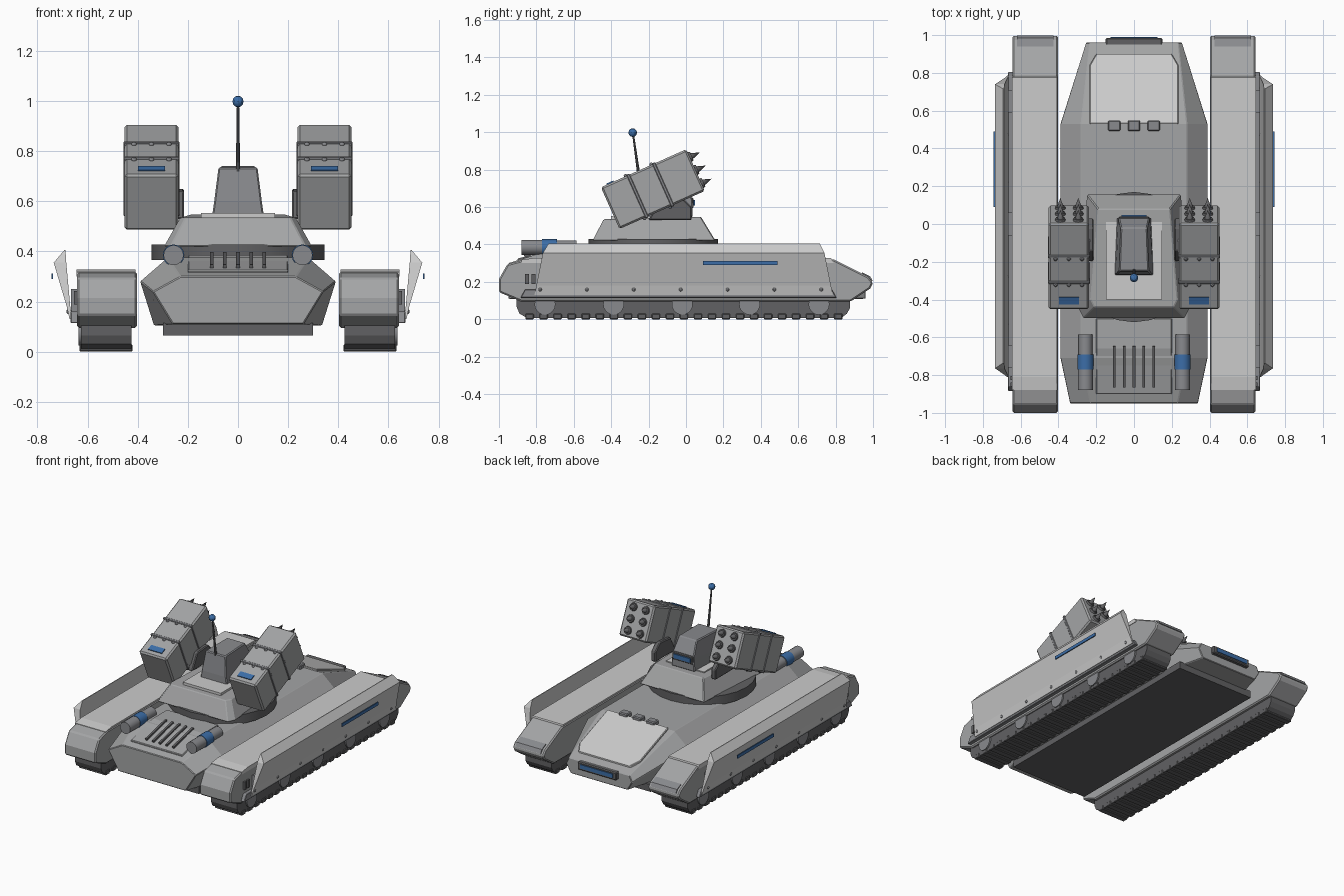
import bpy, bmesh, math
from mathutils import Matrix, Vector

if "Cube" in bpy.data.objects:
    bpy.data.objects.remove(bpy.data.objects["Cube"])

I = Matrix.Identity(4)


def paint(name, r, g, b):
    m = bpy.data.materials.new(name)
    m.diffuse_color = (r, g, b, 1)
    m.use_nodes = True
    m.node_tree.nodes["Principled BSDF"].inputs["Base Color"].default_value = m.diffuse_color
    return m


blue = paint("blue", .045, .155, .39)
light = paint("light_grey", .55, .55, .55)
mid = paint("mid_grey", .37, .375, .38)
steel = paint("steel_grey", .25, .255, .27)
dark = paint("dark_grey", .12, .12, .125)


def finish(name, bm, mirror=False, bevel=0, mat=mid, M=I, smooth=False):
    bm.transform(M)
    bmesh.ops.recalc_face_normals(bm, faces=bm.faces)
    me = bpy.data.meshes.new(name)
    bm.to_mesh(me)
    bm.free()
    ob = bpy.data.objects.new(name, me)
    bpy.context.collection.objects.link(ob)
    me.materials.append(mat)
    if bevel:
        b = ob.modifiers.new("bevel", 'BEVEL')
        b.width, b.segments, b.limit_method = bevel, 1, 'ANGLE'
    if mirror:
        ob.modifiers.new("mirror", 'MIRROR')
    if smooth:
        bpy.context.view_layer.objects.active = ob
        bpy.ops.object.select_all(action='DESELECT')
        ob.select_set(True)
        bpy.ops.object.shade_smooth_by_angle()
    return ob


def loft(name, rings, **kw):
    """Skin a list of equal-length rings and cap the ends."""
    bm = bmesh.new()
    vs = [[bm.verts.new(p) for p in r] for r in rings]
    n = len(rings[0])
    for a, b in zip(vs, vs[1:]):
        for i in range(n):
            j = (i + 1) % n
            bm.faces.new((a[i], a[j], b[j], b[i]))
    bm.faces.new(vs[0])
    bm.faces.new(vs[-1])
    return finish(name, bm, **kw)


def extrude_x(name, prof, x0, x1, **kw):
    return loft(name, [[(x, y, z) for y, z in prof] for x in (x0, x1)], **kw)


def box(name, x0, x1, y0, y1, z0, z1, **kw):
    return extrude_x(name, [(y0, z0), (y1, z0), (y1, z1), (y0, z1)], x0, x1, **kw)


def add_cyl(bm, a, b, r1, r2, n=16):
    a, b = Vector(a), Vector(b)
    T = Matrix.Translation((a + b) / 2) @ (b - a).to_track_quat('Z', 'Y').to_matrix().to_4x4()
    bmesh.ops.create_cone(bm, cap_ends=True, segments=n, radius1=r1, radius2=r2,
                          depth=(b - a).length, matrix=T)


def cyl(name, a, b, r1, r2=None, n=16, **kw):
    bm = bmesh.new()
    add_cyl(bm, a, b, r1, r1 if r2 is None else r2, n)
    return finish(name, bm, smooth=True, **kw)


def boxes(name, items, **kw):
    bm = bmesh.new()
    for c, s in items:
        bmesh.ops.create_cube(bm, size=1, matrix=Matrix.Translation(c) @ Matrix.Diagonal((*s, 1)))
    return finish(name, bm, **kw)


def spheres(name, pts, r, **kw):
    bm = bmesh.new()
    for p in pts:
        bmesh.ops.create_uvsphere(bm, u_segments=10, v_segments=6, radius=r, matrix=Matrix.Translation(p))
    return finish(name, bm, smooth=True, **kw)


# hull: hexagonal sections along y
def hex_ring(y, bw, zb, mw, zm, tw, zt):
    half = [(bw, zb), (mw, zm), (tw, zt)]
    return [(x, y, z) for x, z in half] + [(-x, y, z) for x, z in reversed(half)]


loft("hull", [hex_ring(-.95, .26, .11, .34, .24, .23, .30),
              hex_ring(-.71, .335, .105, .39, .28, .28, .375),
              hex_ring(.53, .335, .105, .39, .28, .28, .375),
              hex_ring(.96, .22, .11, .255, .17, .235, .215)], bevel=.004)
box("belly_plate", -.30, .30, -.86, .82, .065, .115, mat=dark)

# front slope plate, lamp and hatches
loft("glacis_plate", [[(-.235, .53, z), (.235, .53, z), (.235, .84, z - .115), (.20, .90, z - .137),
                       (-.20, .90, z - .137), (-.235, .84, z - .115)] for z in (.35, .388)], bevel=.004, mat=light)
box("nose_lamp_housing", -.15, .15, .945, .985, .165, .22, bevel=.006, mat=dark)
box("nose_lamp", -.125, .125, .98, .99, .18, .207, mat=blue)
boxes("hull_hatches", [((x, .52, .385), (.066, .055, .035)) for x in (-.105, 0, .105)], bevel=.006, mat=steel)

# engine deck with vent slats and exhausts
extrude_x("engine_deck", [(-.5, .34), (-.5, .385), (-.66, .385), (-.90, .325), (-.90, .29)], -.2, .2, bevel=.004)
boxes("engine_slats", [((i * .052, 0, 0), (.014, .225, .02)) for i in range(-2, 3)], mat=dark,
      M=Matrix.Translation((0, -.755, .363)) @ Matrix.Rotation(math.radians(13), 4, 'X'))
cyl("exhaust", (.257, -.88, .385), (.257, -.69, .385), .04, mirror=True, mat=steel)
cyl("exhaust_front", (.257, -.70, .385), (.257, -.585, .385), .037, mirror=True, mat=steel)
cyl("exhaust_band", (.257, -.77, .385), (.257, -.69, .385), .043, mat=blue, mirror=True)

# track pods with lighter fender tops
pod = [(-1, .145), (-1, .215), (-.955, .295), (-.86, .32), (.79, .32), (.975, .228), (1, .195),
       (.985, .165), (.88, .095), (-.88, .095)]
extrude_x("track_pod", pod, .403, .642, mirror=True, bevel=.008)
extrude_x("fender_top", [(-.88, .30), (-.88, .318), (-.81, .328), (.775, .328), (.79, .30)],
          .408, .645, mirror=True, mat=light)
loft("pod_headlight", [[(x, .94, .252), (x, .985, .23), (x, .998, .205), (x, .975, .20), (x, .94, .22)]
                       for x in (.425, .62)], mirror=True, mat=steel)
boxes("pod_vents", [((.645, y, .215), (.02, .02, .055)) for y in (-.85, -.815)], mirror=True, mat=dark)

# tracks, tread pads and wheels
extrude_x("track", [(-.905, .11), (-.905, .065), (-.89, .03), (-.85, .007), (.83, .007), (.86, .03),
                    (.877, .06), (.877, .11)], .425, .627, mirror=True, mat=dark)
boxes("tread_pads", [((.526, -.836 + i * .075, .015), (.212, .045, .03)) for i in range(23)],
      mirror=True, bevel=.004, mat=dark)
bm = bmesh.new()
for y in (-.754, -.387, -.02, .34, .711):
    add_cyl(bm, (.60, y, .08), (.637, y, .08), .056, .056, 20)
finish("road_wheels", bm, mirror=True, smooth=True, mat=steel)

# flared side skirts: lower flange, brackets, bulging plate, bolts, stripe
extrude_x("skirt_flange", [(-.885, .115), (-.86, .16), (.78, .16), (.805, .115)], .64, .668,
          mirror=True, bevel=.003, mat=steel)
boxes("skirt_brackets", [((.652, y, .20), (.03, .12, .10)) for y in (-.7, 0, .65)], mirror=True, mat=steel)


def skirt_ring(x, z, y0, y1, t):
    return [(x, y0, z), (x, y1, z), (x - t, y1, z), (x - t, y0, z)]


loft("side_skirt", [skirt_ring(.672, .13, -.81, .785, .012), skirt_ring(.683, .18, -.80, .775, .014),
                    skirt_ring(.735, .355, -.765, .74, .05), skirt_ring(.693, .405, -.735, .715, .005)],
     mirror=True, mat=light)
spheres("skirt_bolts", [(.674, -.78 + i * .2505, .16) for i in range(7)], .011, mirror=True, mat=steel)
box("skirt_stripe", .737, .743, .09, .49, .29, .312, mat=blue, mirror=True)

# turret with ring, roof plate and sensor head
cyl("turret_ring", (0, -.175, .365), (0, -.175, .428), .345, n=24, mat=dark)
loft("turret", [[(-.27, -.50, .42), (.27, -.50, .42), (.295, -.45, .42), (.25, .158, .42), (-.25, .158, .42),
                 (-.295, -.45, .42)],
                [(-.21, -.44, .535), (.21, -.44, .535), (.23, -.40, .535), (.19, .08, .548), (-.19, .08, .548),
                 (-.23, -.40, .535)]], bevel=.005)
box("roof_plate", -.147, .147, -.40, .01, .53, .553, mat=light)
loft("sensor_head", [[(-.103, -.27, .545), (.103, -.27, .545), (.09, .035, .545), (-.09, .035, .545)],
                     [(-.095, -.268, .60), (.095, -.268, .60), (.083, .035, .64), (-.083, .035, .64)],
                     [(-.078, -.25, .735), (.078, -.25, .735), (.07, -.02, .74), (-.07, -.02, .74)]],
     bevel=.006, mat=steel)
box("sensor_frame", -.08, .08, .02, .04, .595, .65, bevel=.005, mat=dark)
box("sensor_eye", -.065, .065, .035, .047, .608, .637, mat=blue)

# antenna
cyl("antenna", (0, -.245, .72), (0, -.283, .99), .009, .005, n=10, mat=dark)
spheres("antenna_tip", [(0, -.285, .998)], .023, mat=blue)

# missile launchers, tilted upward
M = Matrix.Translation((.345, -.177, .696)) @ Matrix.Rotation(math.radians(24), 4, 'X')
extrude_x("launcher_arm", [(-.20, .53), (.03, .53), (.03, .60), (-.02, .65), (-.14, .64)], .215, .25,
          mirror=True, bevel=.006, mat=dark)
box("launcher_body", -.107, .107, -.25, .25, -.122, .122, M=M, mirror=True, bevel=.01, mat=mid)
bands, bolts = [], []
for y in (-.09, .06):
    bands.append(((0, y, 0), (.222, .018, .256)))
    bolts += [(x, y - .014, z) for x in (-.07, 0, .07) for z in (-.123, .123)]
boxes("launcher_bands", bands, M=M, mirror=True, bevel=.004, mat=steel)
spheres("launcher_bolts", bolts, .011, M=M, mirror=True, mat=steel)
box("launcher_stripe", -.053, .053, -.215, -.175, .11, .128, M=M, mat=blue, mirror=True)
bm = bmesh.new()
for x in (-.05, .045):
    for z in (-.077, 0, .077):
        add_cyl(bm, (x, .24, z), (x, .262, z), .03, .025, 12)
        add_cyl(bm, (x, .258, z), (x, .31, z), .018, .0, 12)
finish("missile_tips", bm, M=M, mirror=True, smooth=True, mat=dark)
